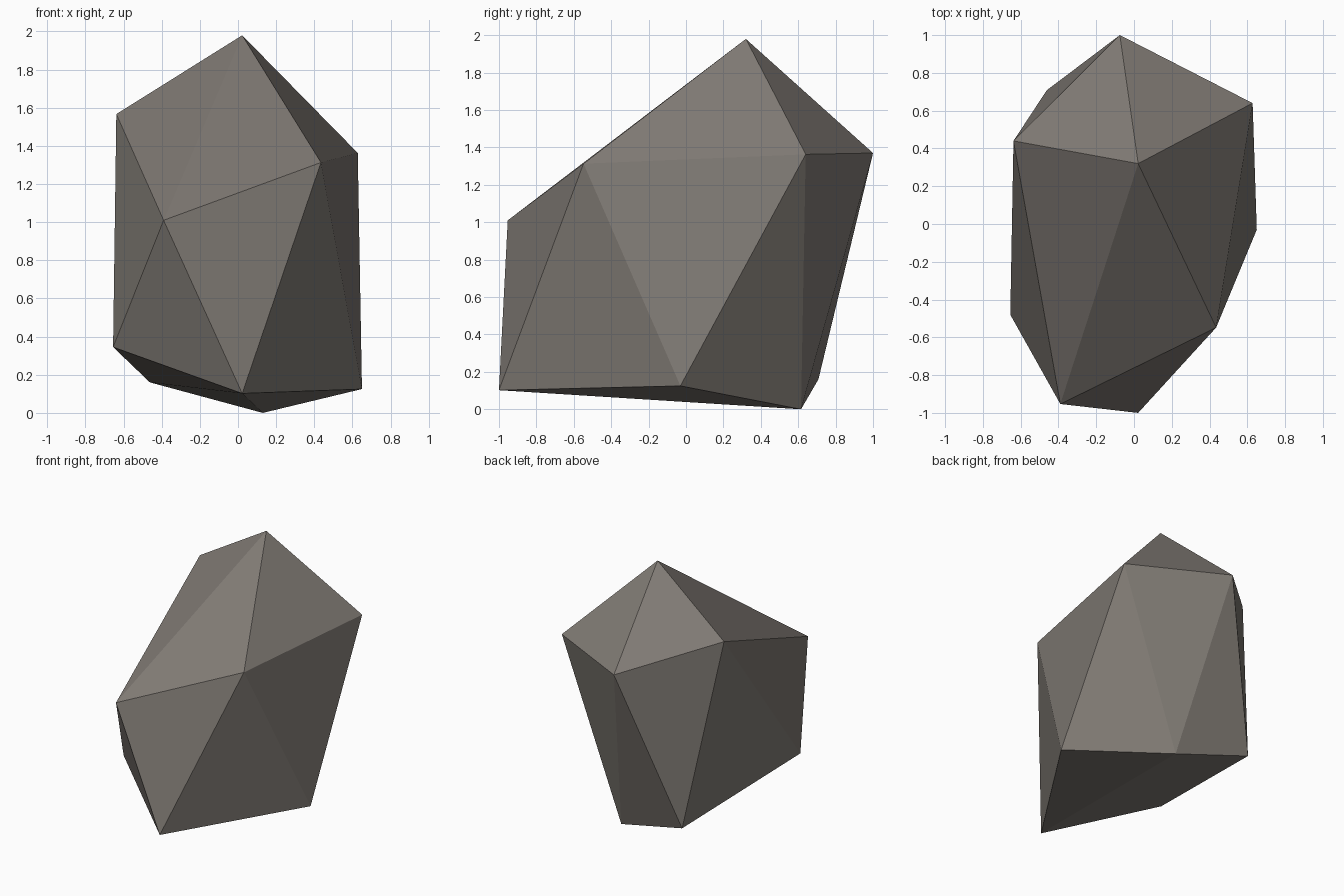
import bpy
import bmesh

if "Cube" in bpy.data.objects:
    bpy.data.objects.remove(bpy.data.objects["Cube"])

# Corner points of the faceted boulder: peak, upper ring, lower ring
peak = [(0.022, 0.32, 1.98)]
upper_ring = [(-0.638, 0.44, 1.567), (-0.39, -0.953, 1.01), (0.435, -0.548, 1.313),
              (0.628, 0.64, 1.363), (-0.075, 1.0, 1.37)]
lower_ring = [(-0.655, -0.48, 0.345), (0.022, -1.0, 0.102), (0.65, -0.03, 0.125),
              (0.13, 0.615, 0.0), (-0.462, 0.708, 0.16)]

# Wrap the corners in a convex skin of flat facets
bm = bmesh.new()
for p in peak + upper_ring + lower_ring:
    bm.verts.new(p)
bmesh.ops.convex_hull(bm, input=bm.verts[:])
bmesh.ops.recalc_face_normals(bm, faces=bm.faces[:])
for f in bm.faces:
    f.smooth = False

mesh = bpy.data.meshes.new("boulder")
bm.to_mesh(mesh)
bm.free()

# Single warm grey stone colour
stone = bpy.data.materials.new("warm grey stone")
stone.diffuse_color = (0.215, 0.195, 0.175, 1.0)
stone.use_nodes = True
stone.node_tree.nodes["Principled BSDF"].inputs["Base Color"].default_value = stone.diffuse_color
mesh.materials.append(stone)

boulder = bpy.data.objects.new("boulder", mesh)
bpy.context.collection.objects.link(boulder)
